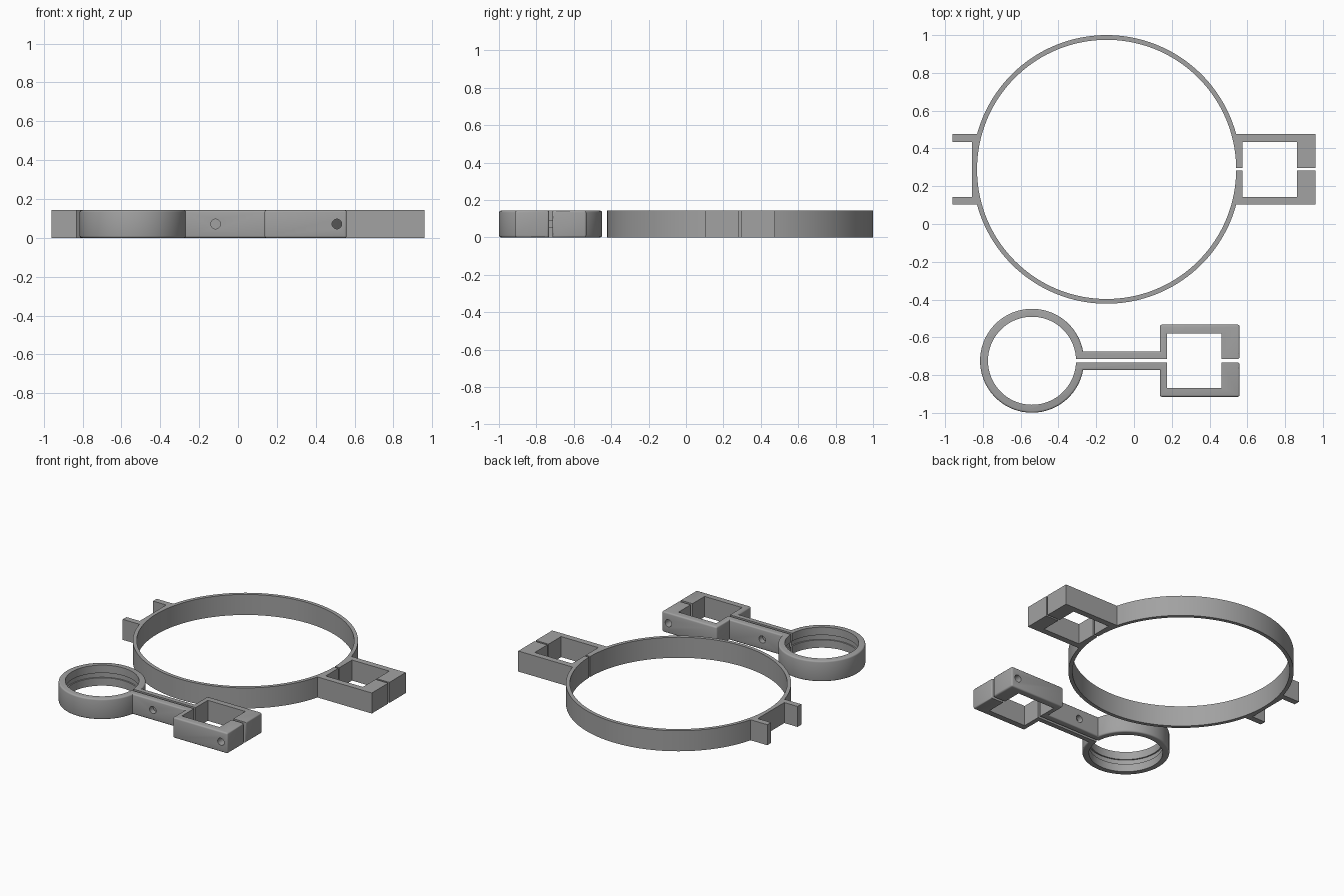
import bpy, bmesh, math

if "Cube" in bpy.data.objects:
    bpy.data.objects.remove(bpy.data.objects["Cube"])

H = 0.143  # common height of both parts

grey = bpy.data.materials.new("plastic grey")
grey.diffuse_color = (0.36, 0.36, 0.36, 1)
grey.use_nodes = True
grey.node_tree.nodes["Principled BSDF"].inputs["Base Color"].default_value = grey.diffuse_color


def arc(cx, r, y0, y1, left_side, n):
    """Arc over the upper half, from height y0 on the right to y1 on the left."""
    a0 = math.asin(y0 / r)
    a1 = math.pi - math.asin(y1 / r) if left_side else math.asin(y1 / r)
    return [(cx + r * math.cos(a0 + (a1 - a0) * i / n),
             r * math.sin(a0 + (a1 - a0) * i / n)) for i in range(n + 1)]


def clamp(name, half, cy, rounded_from=None):
    """Extrude a half outline plus its mirror image about y = cy.
    Outline points from rounded_from onwards get rounded edges."""
    n = len(half)
    lower = [(x, -y) for x, y in reversed(half)]
    # leave out doubled points on the symmetry line
    outline = half + [p for p in lower if abs(p[1]) > 1e-6]
    total = len(outline)
    bm = bmesh.new()
    bw = bm.edges.layers.float.new("bevel_weight_edge")
    base = [bm.verts.new((x, y + cy, 0)) for x, y in outline]
    top = [bm.verts.new((x, y + cy, H)) for x, y in outline]
    outer = set()
    if rounded_from is not None:
        last = 2 * n - 2 - rounded_from
        for i, (x, y) in enumerate(outline):
            if rounded_from <= i <= last:
                outer |= {base[i], top[i]}
    bm.faces.new(base)
    bm.faces.new(top)
    for i in range(total):
        j = (i + 1) % total
        bm.faces.new((base[i], base[j], top[j], top[i]))
    bmesh.ops.recalc_face_normals(bm, faces=bm.faces)
    for e in bm.edges:
        if all(v in outer for v in e.verts) and e.calc_face_angle_signed(0) > 0.6:
            e[bw] = 1.0
    me = bpy.data.meshes.new(name)
    bm.to_mesh(me)
    bm.free()
    me.materials.append(grey)
    ob = bpy.data.objects.new(name, me)
    bpy.context.collection.objects.link(ob)
    return ob


def activate(ob):
    bpy.ops.object.select_all(action='DESELECT')
    ob.select_set(True)
    bpy.context.view_layer.objects.active = ob


def cut(ob, radius, depth, location, rotation=(0, 0, 0), sides=32):
    """Subtract a cylinder, then remove the cutter."""
    bpy.ops.mesh.primitive_cylinder_add(vertices=sides, radius=radius, depth=depth,
                                        location=location, rotation=rotation)
    cutter = bpy.context.object
    cutter.data.materials.append(grey)
    cutter.hide_render = True
    activate(ob)
    mod = ob.modifiers.new("cut", 'BOOLEAN')
    mod.operation, mod.solver, mod.object = 'DIFFERENCE', 'EXACT', cutter
    bpy.ops.object.modifier_apply(modifier=mod.name)
    bpy.data.objects.remove(cutter)


# Large hoop: inner wall, split square socket on the right, two tabs on the left
CX, R_IN, R_OUT, G = -0.145, 0.686, 0.711, 0.0065
half = arc(CX, R_IN, 0, G, False, 1)[1:]
half = list(reversed(arc(CX, R_IN, G, 0, True, 72)))
half += [(0.575, G), (0.575, 0.145), (0.862, 0.145), (0.862, G), (0.96, G), (0.96, 0.187)]
half += arc(CX, R_OUT, 0.187, 0.187, True, 64)
half += [(-0.96, 0.187), (-0.96, 0.146), (-0.858, 0.146)]
hoop = clamp("large_hoop_clamp", half, 0.289)
activate(hoop)
bpy.ops.object.shade_smooth_by_angle(angle=math.radians(25))

# Small ring with a split arm and a split square socket
SX, SY, S_IN, S_OUT, G = -0.54, -0.724, 0.233, 0.275, 0.0095
half = list(reversed(arc(SX, S_IN, G, 0, True, 48)))
half += [(0.174, G), (0.174, 0.143), (0.464, 0.143), (0.464, G)]
start = len(half)
half += [(0.559, G), (0.559, 0.191), (0.137, 0.191), (0.137, 0.05)]
half += arc(SX, S_OUT, 0.05, 0, True, 48)
small = clamp("small_ring_clamp", half, SY, rounded_from=start)
activate(small)
bev = small.modifiers.new("round", 'BEVEL')
bev.limit_method, bev.width, bev.segments = 'WEIGHT', 0.010, 3
bpy.ops.object.modifier_apply(modifier=bev.name)

# Shallow groove inside the ring, and bolt holes through arm and socket
cut(small, S_IN + 0.009, 0.034, (SX, SY, H / 2), sides=96)
for x in (-0.115, 0.509):
    cut(small, 0.025, 0.6, (x, SY, H / 2), (math.pi / 2, 0, 0))
activate(small)
bpy.ops.object.shade_smooth_by_angle(angle=math.radians(35))
